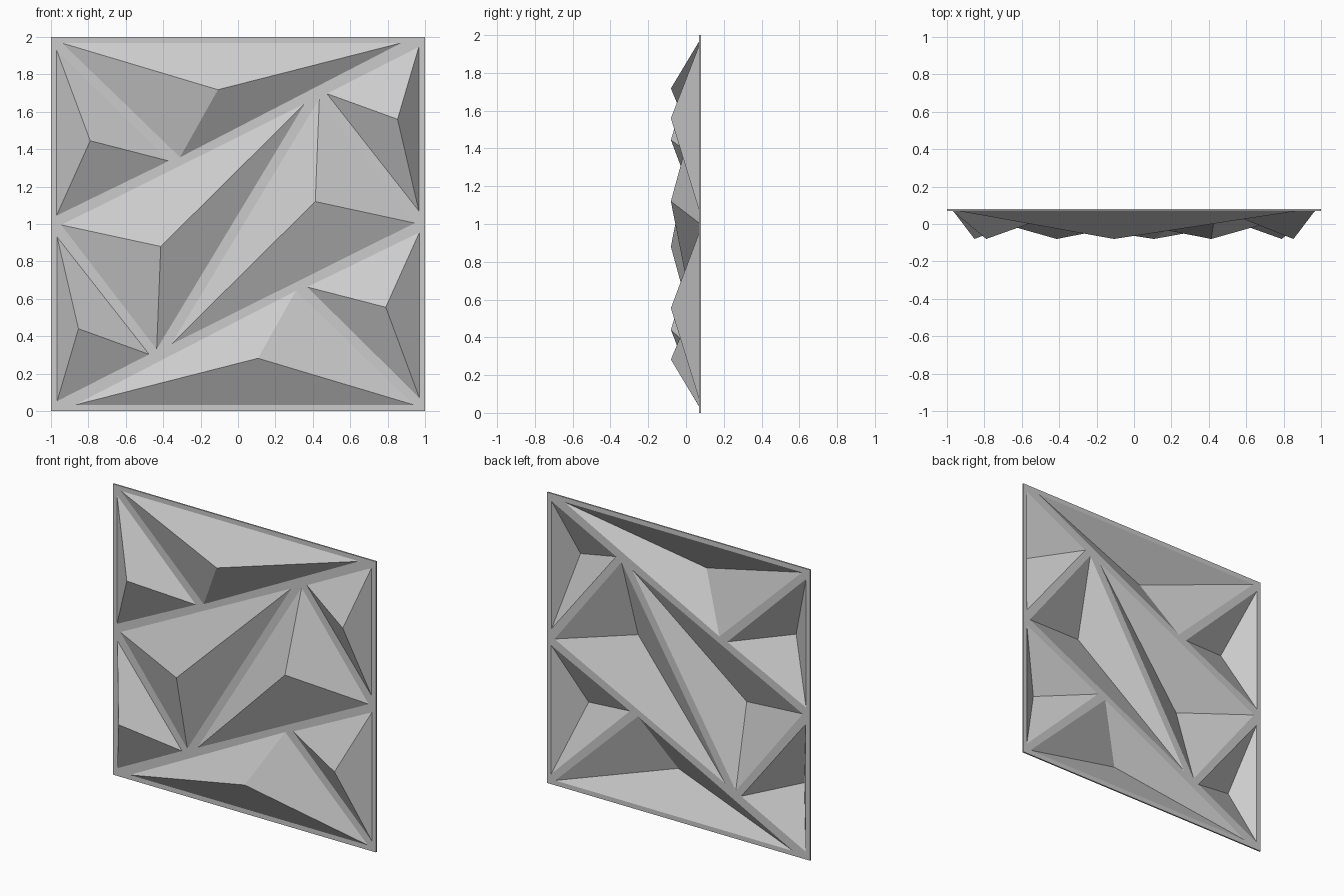
import bpy, bmesh
from mathutils import Vector

if "Cube" in bpy.data.objects:
    bpy.data.objects.remove(bpy.data.objects["Cube"])

FRONT, APEX, THICK = 0.07, -0.08, 0.01

# Half of the pyramids: three base corners and an apex, as (x, z)
half = [
    [(-0.97, 1.93), (-0.97, 1.045), (-0.37, 1.337), (-0.79, 1.445)],
    [(-0.94, 1.967), (0.873, 1.968), (-0.31, 1.357), (-0.107, 1.718)],
    [(0.967, 1.947), (0.967, 1.07), (0.475, 1.697), (0.853, 1.56)],
    [(0.945, 1.005), (-0.357, 0.357), (0.435, 1.67), (0.413, 1.12)],
]
# The pattern repeats turned half a revolution about the panel centre
pyramids = half + [[(-x, 2 - z) for x, z in p] for p in half]

bm = bmesh.new()


def loop(points):
    vs = [bm.verts.new((x, FRONT, z)) for x, z in points]
    es = [bm.edges.new((vs[i], vs[(i + 1) % len(vs)])) for i in range(len(vs))]
    return vs, es


# Flat frame strips between the outer square and the pyramid bases
_, edges = loop([(-1, 0), (1, 0), (1, 2), (-1, 2)])
bases = []
for p in pyramids:
    vs, es = loop(p[:3])
    bases.append((vs, p[3]))
    edges += es
bmesh.ops.triangle_fill(bm, edges=edges, use_beauty=True, use_dissolve=False,
                        normal=Vector((0, -1, 0)))

# Raised hollow pyramids
for vs, (x, z) in bases:
    tip = bm.verts.new((x, APEX, z))
    for i in range(3):
        bm.faces.new((vs[i], vs[(i + 1) % 3], tip))

# All faces look forward
bm.normal_update()
for f in bm.faces:
    if f.normal.y > 0:
        f.normal_flip()

me = bpy.data.meshes.new("wall_panel")
bm.to_mesh(me)
bm.free()
panel = bpy.data.objects.new("wall_panel", me)
bpy.context.collection.objects.link(panel)

# Thin shell growing towards the back
mod = panel.modifiers.new("shell", 'SOLIDIFY')
mod.thickness = THICK
mod.offset = -1
